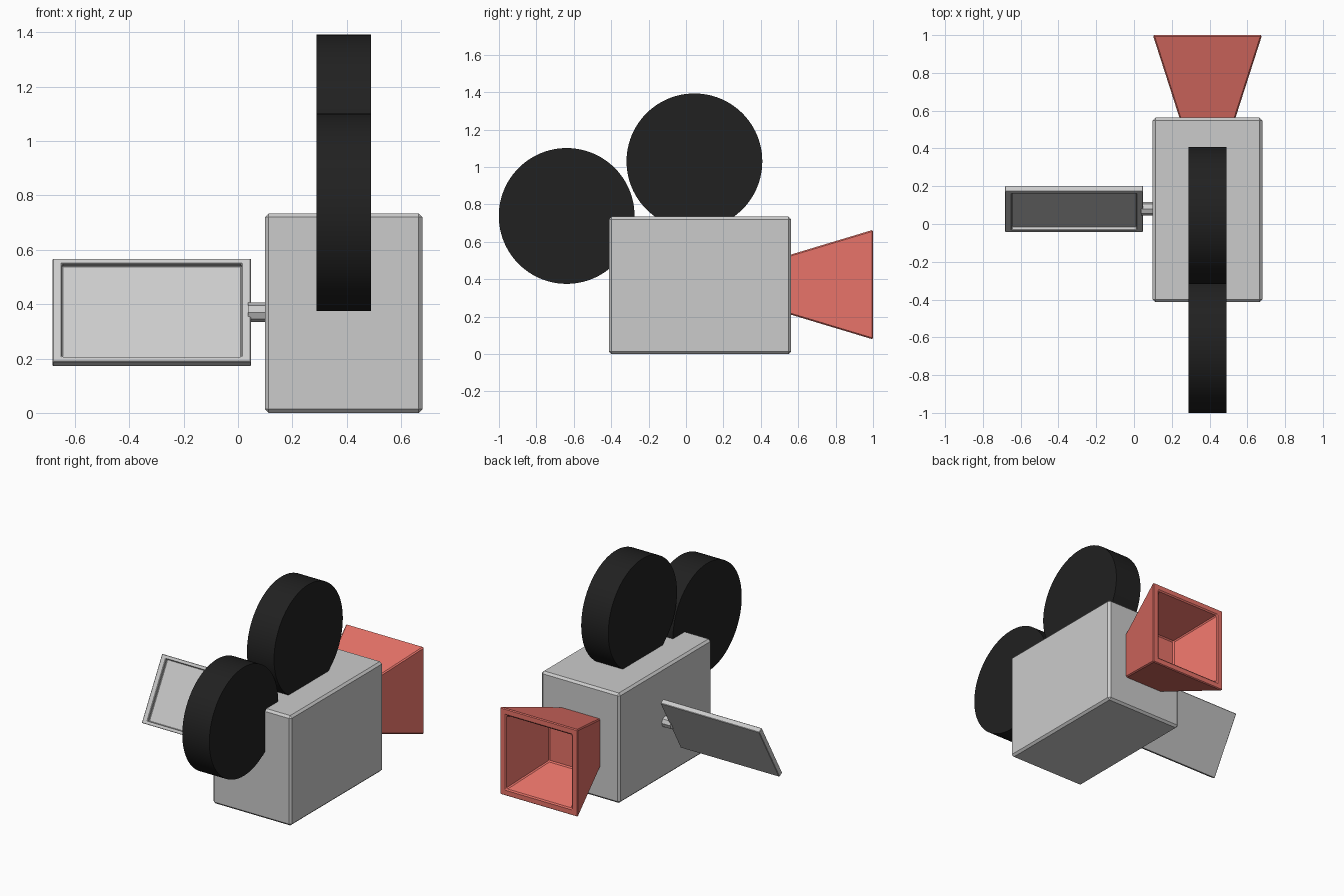
import bpy, bmesh, math
from mathutils import Vector

if "Cube" in bpy.data.objects:
    bpy.data.objects.remove(bpy.data.objects["Cube"])


def material(name, color):
    m = bpy.data.materials.new(name)
    m.diffuse_color = (*color, 1)
    m.use_nodes = True
    m.node_tree.nodes["Principled BSDF"].inputs["Base Color"].default_value = m.diffuse_color
    return m


BLACK = material("black", (0.015, 0.015, 0.015))
RED = material("red", (0.8, 0.17, 0.14))


def add_object(name, bm, mat=None, bevel=0):
    bmesh.ops.recalc_face_normals(bm, faces=bm.faces)
    me = bpy.data.meshes.new(name)
    bm.to_mesh(me)
    bm.free()
    ob = bpy.data.objects.new(name, me)
    bpy.context.collection.objects.link(ob)
    if mat:
        me.materials.append(mat)
    if bevel:
        mod = ob.modifiers.new("bevel", "BEVEL")
        mod.width = bevel
        mod.segments = 1
        mod.limit_method = 'ANGLE'
    return ob


def box(size):
    bm = bmesh.new()
    bmesh.ops.create_cube(bm, size=1)
    bmesh.ops.scale(bm, vec=size, verts=bm.verts)
    return bm


def x_cylinder(name, x0, x1, y, z, radius, sides, mat=None):
    bpy.ops.mesh.primitive_cylinder_add(
        vertices=sides, radius=radius, depth=x1 - x0,
        location=((x0 + x1) / 2, y, z), rotation=(0, math.pi / 2, 0))
    ob = bpy.context.object
    ob.name = name
    if mat:
        ob.data.materials.append(mat)
    return ob


# camera body
body = add_object("body", box((0.58, 0.975, 0.734)), bevel=0.014)
body.location = (0.389, 0.075, 0.367)

# two film reels, partly sunk into the body
for name, y, z in (("top_reel", 0.045, 1.03), ("rear_reel", -0.638, 0.738)):
    reel = x_cylinder(name, 0.289, 0.489, y, z, 0.363, 96, BLACK)
    bpy.ops.object.shade_smooth_by_angle(angle=math.radians(30))

# flared lens hood: square rings from the narrow end, round the rim, to the inner floor
bm = bmesh.new()
rings = []
for y, hx, hz in ((0.555, 0.146, 0.159), (1.0, 0.289, 0.293),
                  (1.0, 0.243, 0.247), (0.685, 0.142, 0.152)):
    rings.append([bm.verts.new((0.389 + sx * hx, y, 0.371 + sz * hz))
                  for sx, sz in ((-1, -1), (1, -1), (1, 1), (-1, 1))])
for a, b in zip(rings, rings[1:]):
    for i in range(4):
        j = (i + 1) % 4
        bm.faces.new((a[i], a[j], b[j], b[i]))
bm.faces.new(rings[0])
bm.faces.new(rings[-1])
add_object("lens_hood", bm, RED, bevel=0.007)

# tilted viewing screen with a recessed panel
bm = box((0.731, 0.035, 0.436))
bm.normal_update()
front = min(bm.faces, key=lambda f: f.calc_center_median().y)
bmesh.ops.inset_region(bm, faces=[front], thickness=0.02)
for v in front.verts:
    v.co.x = math.copysign(0.33, v.co.x)
    v.co.z = math.copysign(0.196, v.co.z)
panel = bmesh.ops.extrude_discrete_faces(bm, faces=[front])["faces"]
bmesh.ops.translate(bm, vec=Vector((0, 0.02, 0)), verts=panel[0].verts)
screen = add_object("screen", bm, bevel=0.003)
screen.location = (-0.317, 0.08, 0.37)
screen.rotation_euler = (math.radians(-29.5), 0, 0)

# short arm joining the screen to the body
x_cylinder("screen_arm", 0.036, 0.12, 0.08, 0.37, 0.036, 8)
